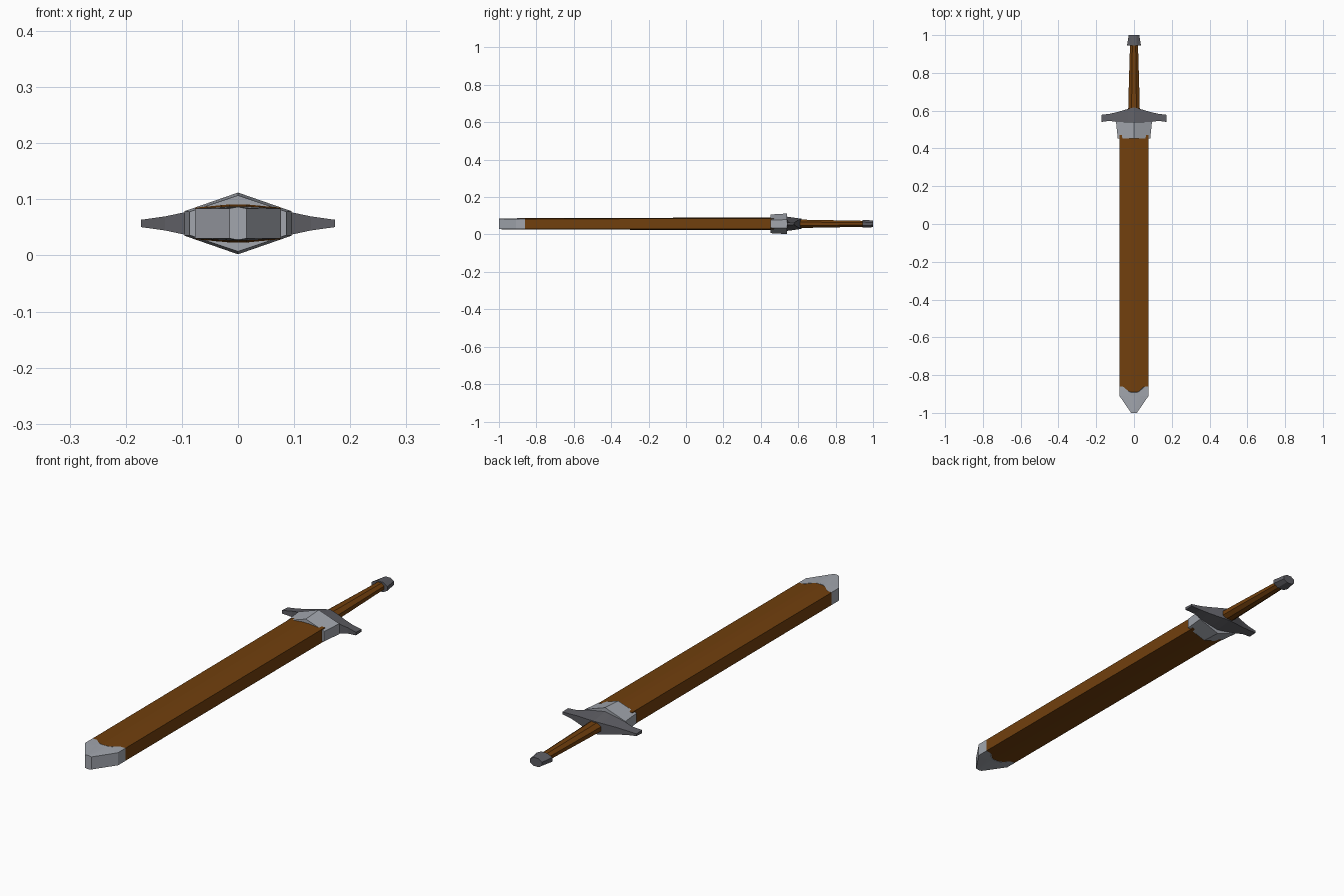
import bpy, bmesh, math

if "Cube" in bpy.data.objects:
    bpy.data.objects.remove(bpy.data.objects["Cube"])

ZC = 0.057  # height of the sword's centre plane


def material(name, rgb):
    m = bpy.data.materials.new(name)
    m.diffuse_color = (*rgb, 1)
    m.use_nodes = True
    m.node_tree.nodes["Principled BSDF"].inputs["Base Color"].default_value = m.diffuse_color
    return m


BROWN = material("brown leather", (0.165, 0.05, 0.004))
SILVER = material("light steel", (0.36, 0.38, 0.42))
DARK = material("dark steel", (0.11, 0.11, 0.125))


def loft(name, rings, mat):
    """Skin a list of equal-length point rings and cap both ends."""
    bm = bmesh.new()
    loops = [[bm.verts.new((x, y, z + ZC)) for x, y, z in r] for r in rings]
    n = len(loops[0])
    for a, b in zip(loops, loops[1:]):
        for i in range(n):
            j = (i + 1) % n
            bm.faces.new((a[i], a[j], b[j], b[i]))
    bm.faces.new(loops[0])
    bm.faces.new(loops[-1])
    bmesh.ops.recalc_face_normals(bm, faces=bm.faces)
    me = bpy.data.meshes.new(name)
    bm.to_mesh(me)
    bm.free()
    me.materials.append(mat)
    ob = bpy.data.objects.new(name, me)
    bpy.context.collection.objects.link(ob)
    return ob


# scabbard section: columns across the width with their cap-boundary y
COLS = [(-.077, -.86), (-.055, -.862), (-.03, -.885), (-.015, -.892),
        (.015, -.892), (.03, -.885), (.055, -.862), (.077, -.86)]


def flat_ring(y, side, mid, wscale=1.0):
    """Flattened section; y=None follows the curved cap boundary."""
    top = []
    for x, by in COLS:
        t = (0.077 - abs(x)) / 0.062
        top.append((x * wscale, by if y is None else y, side + (mid - side) * t))
    return top + [(x, yy, -z) for x, yy, z in reversed(top)]


loft("scabbard", [flat_ring(0.47, .028, .034), flat_ring(None, .0265, .030)], BROWN)
loft("scabbard_tip", [flat_ring(None, .0268, .0302), flat_ring(-.91, .0265, .0295),
                      flat_ring(-1.0, .0265, .029, 0.2)], SILVER)


# collar at the scabbard mouth: ridged hexagon
def hexagon(y, w, side, peak):
    return [(-w, y, side), (0, y, peak), (w, y, side),
            (w, y, -side), (0, y, -peak), (-w, y, -side)]


loft("collar", [hexagon(.452, .086, .021, .050), hexagon(.54, .095, .022, .055)], SILVER)

# crossguard: half profile (x, front y, back y, half height), mirrored
half = [(.173, .54, .578, .0065), (.13, .546, .583, .0125),
        (.09, .54, .592, .021), (.03, .54, .61, .033), (0, .54, .617, .038)]
profile = [(-x, f, b, h) for x, f, b, h in half] + half[-2::-1]
loft("crossguard", [[(x, f, h), (x, b, h * .72), (x, b, -h * .72), (x, f, -h)]
                    for x, f, b, h in profile], DARK)


# grip and pommel: octagonal tapers
def octagon(y, rx, rz):
    c = 1 / math.cos(math.pi / 8)
    return [(rx * c * math.cos(a), y, rz * c * math.sin(a))
            for a in (math.pi / 8 + i * math.pi / 4 for i in range(8))]


loft("grip", [octagon(.59, .031, .023), octagon(.68, .029, .021),
              octagon(.955, .021, .016)], BROWN)
loft("pommel", [octagon(.945, .037, .021), octagon(1.0, .028, .018)], DARK)
